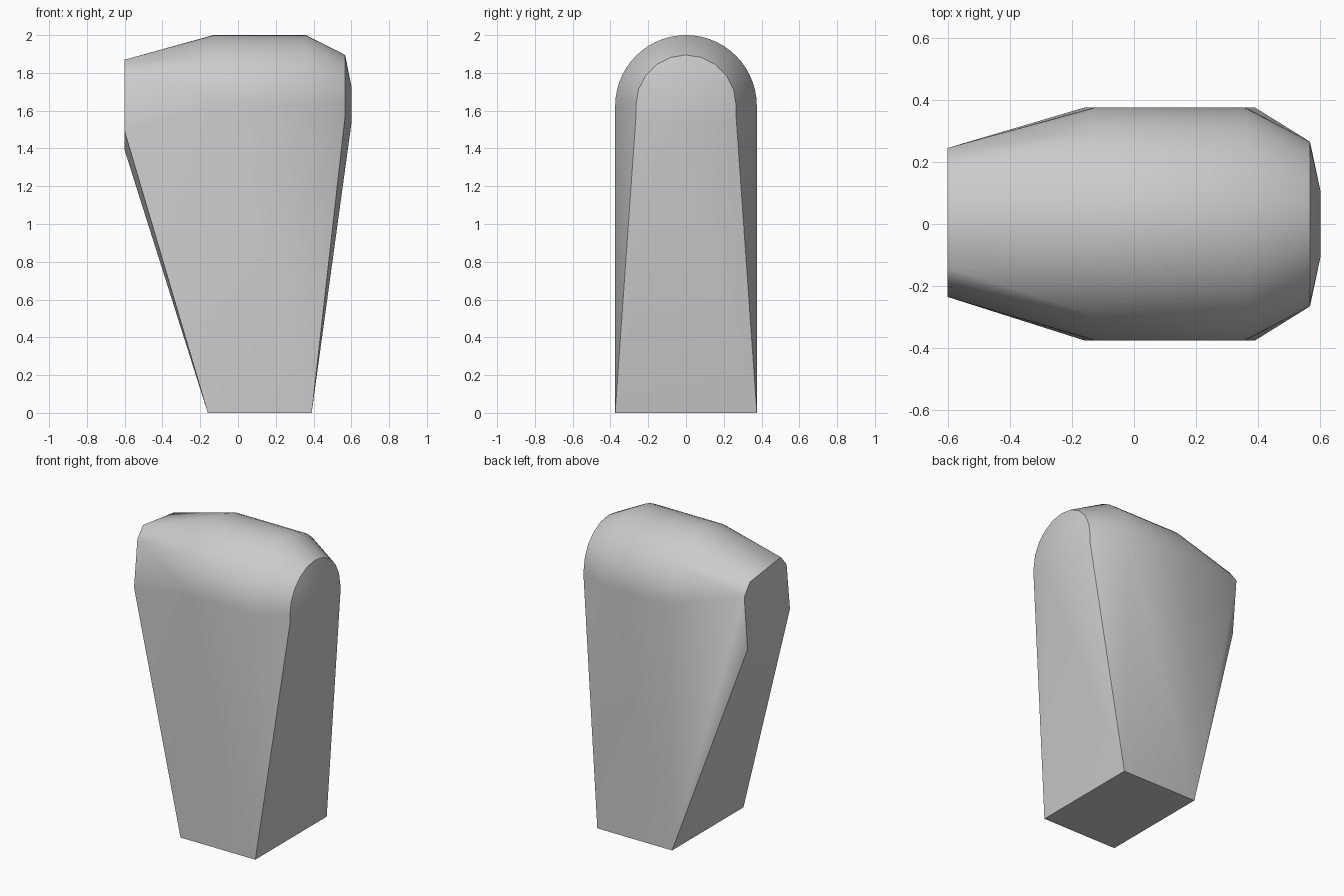
import bpy, bmesh
from math import radians, sin, cos, pi

cube = bpy.data.objects.get("Cube")
if cube:
    bpy.data.objects.remove(cube, do_unlink=True)

grey = bpy.data.materials.new("light grey")
grey.use_nodes = True
colour = (0.6, 0.6, 0.6, 1)
grey.diffuse_color = colour
grey.node_tree.nodes["Principled BSDF"].inputs["Base Color"].default_value = colour

HALF = 0.375


def arch(x, half, spring, rise, steps):
    """Half-ellipse of points across the block at a given x."""
    return [(x, half * cos(pi * i / steps), spring + rise * sin(pi * i / steps))
            for i in range(steps + 1)]


# Flat rectangular foot
points = [(x, y, 0) for x in (-0.16, 0.39) for y in (-HALF, HALF)]

# Round-topped middle
for x in (-0.13, 0.36):
    points += arch(x, HALF, 1.625, HALF, 28)

# Smaller arch on the +x end, with a slightly raised centre
points += arch(0.567, 0.265, 1.63, 0.265, 10)
points += [(0.567, y, 1.57) for y in (-0.265, 0.265)]
points += [(0.6, y, z) for y in (-0.11, 0.11) for z in (1.53, 1.73)]

# Uneven six-sided flat on the -x end
flat = [(0.21, 1.39), (0.245, 1.75), (0.185, 1.83),
        (-0.14, 1.87), (-0.20, 1.80), (-0.235, 1.49)]
points += [(-0.6, y, z) for y, z in flat]

# Wrap the sections in one convex skin
bm = bmesh.new()
for p in points:
    bm.verts.new(p)
result = bmesh.ops.convex_hull(bm, input=bm.verts)
spare = {v for v in result["geom_interior"] + result["geom_unused"]
         if isinstance(v, bmesh.types.BMVert)}
bmesh.ops.delete(bm, geom=list(spare), context="VERTS")
bmesh.ops.dissolve_limit(bm, angle_limit=radians(0.5), verts=bm.verts, edges=bm.edges)
bmesh.ops.recalc_face_normals(bm, faces=bm.faces)

mesh = bpy.data.meshes.new("rounded_block")
bm.to_mesh(mesh)
bm.free()
mesh.materials.append(grey)
block = bpy.data.objects.new("rounded_block", mesh)
bpy.context.collection.objects.link(block)
bpy.context.view_layer.objects.active = block
block.select_set(True)
bpy.ops.object.shade_smooth_by_angle(angle=radians(32))
